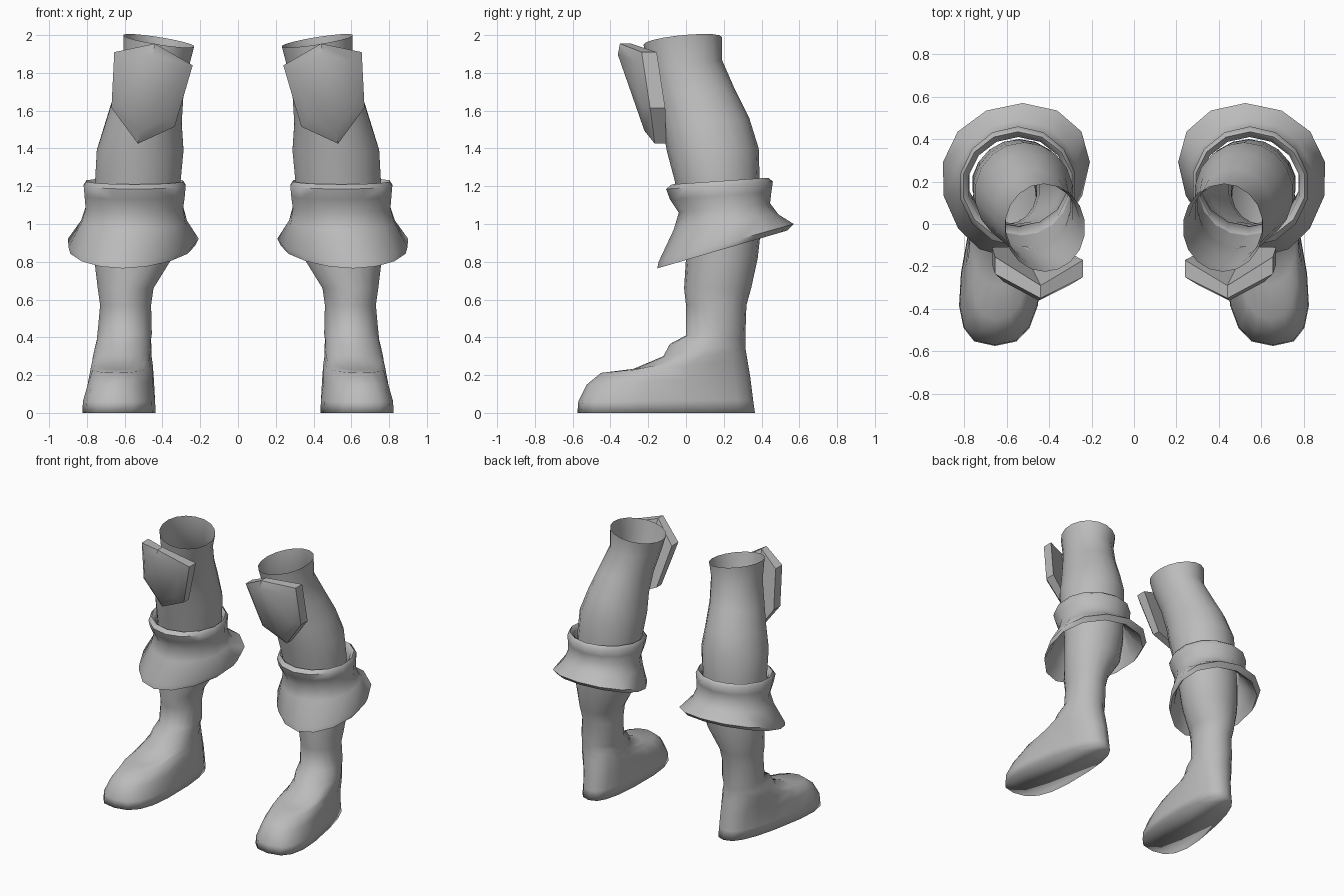
import bpy, bmesh, math
from mathutils import Vector

if "Cube" in bpy.data.objects:
    bpy.data.objects.remove(bpy.data.objects["Cube"])

grey = bpy.data.materials.new("plain grey")
grey.diffuse_color = (0.5, 0.5, 0.5, 1)
grey.use_nodes = True
grey.node_tree.nodes["Principled BSDF"].inputs["Base Color"].default_value = grey.diffuse_color


def finish(bm, name, angle):
    """Turn a bmesh into a smooth object mirrored to the other leg."""
    bmesh.ops.recalc_face_normals(bm, faces=bm.faces)
    me = bpy.data.meshes.new(name)
    bm.to_mesh(me)
    bm.free()
    me.materials.append(grey)
    ob = bpy.data.objects.new(name, me)
    bpy.context.collection.objects.link(ob)
    bpy.ops.object.select_all(action='DESELECT')
    ob.select_set(True)
    bpy.context.view_layer.objects.active = ob
    bpy.ops.object.shade_smooth_by_angle(angle=math.radians(angle))
    mirror = ob.modifiers.new("Mirror", 'MIRROR')
    mirror.use_mirror_merge = False
    return ob


def ring(bm, n, back, front, e=1.0, tilt=0.0):
    """Oval ring; back and front are (centre x, y, z, half width)."""
    verts = []
    for i in range(n):
        a = 2 * math.pi * i / n
        c, s = math.cos(a), math.sin(a)
        c = math.copysign(abs(c) ** e, c)
        s = math.copysign(abs(s) ** e, s)
        cx, y, z, w = (b + (f - b) * (1 - c) / 2 for b, f in zip(back, front))
        verts.append(bm.verts.new((cx + w * s, y, z + tilt * s)))
    return verts


def bridge(bm, r1, r2):
    n = len(r1)
    for i in range(n):
        j = (i + 1) % n
        bm.faces.new((r1[i], r1[j], r2[j], r2[i]))


# Leg with foot: open at the top, closed at the sole
bm = bmesh.new()
foot = [
    ((.575, .365, 0, .135), (.655, -.575, 0, .225), .75),
    ((.575, .355, .07, .135), (.655, -.57, .06, .22), .75),
    ((.58, .34, .19, .15), (.65, -.525, .15, .185), .8),
    ((.59, .325, .28, .17), (.645, -.45, .212, .15), .85),
    ((.595, .315, .34, .17), (.64, -.29, .228, .14), .9),
    ((.6, .315, .37, .155), (.62, -.12, .30, .15), 1),
    ((.6, .315, .40, .15), (.61, -.085, .365, .14), 1),
    ((.6, .315, .43, .146), (.6, 0, .41, .146), 1),
]
rings = [ring(bm, 18, *f) for f in foot]
# centre x, half width, back y, back z, front y, front z
shank = [
    (.595, .137, .32, .57, 0, .57),
    (.595, .15, .345, .66, -.01, .66),
    (.555, .21, .38, .82, 0, .82),
    (.54, .22, .40, 1.0, -.02, 1.0),
    (.53, .23, .39, 1.23, -.06, 1.23),
    (.518, .233, .385, 1.40, -.10, 1.38),
    (.50, .205, .335, 1.56, -.125, 1.51),
    (.472, .186, .26, 1.71, -.155, 1.66),
    (.43, .175, .19, 1.87, -.20, 1.82),
]
for cx, w, yb, zb, yf, zf in shank:
    rings.append(ring(bm, 18, (cx, yb, zb, w), (cx, yf, zf, w)))
rings.append(ring(bm, 18, (.42, .19, 1.99, .19), (.42, -.225, 1.95, .19), 1, .03))
for a, b in zip(rings, rings[1:]):
    bridge(bm, a, b)
bm.faces.new(rings[0])
finish(bm, "leg", 180)

# Boot cuff: rolled rim, narrow waist, flared hem with a front point
bm = bmesh.new()
cuff = [
    ((.545, .41, 1.08, .235), (.545, -.01, 1.05, .235)),
    ((.545, .41, 1.22, .238), (.545, -.05, 1.19, .238)),
    ((.547, .435, 1.245, .262), (.547, -.075, 1.21, .262)),
    ((.547, .46, 1.225, .277), (.547, -.105, 1.185, .277)),
    ((.547, .452, 1.17, .272), (.547, -.085, 1.13, .272)),
    ((.547, .445, 1.11, .268), (.55, -.038, 1.06, .262)),
    ((.545, .49, 1.05, .295), (.56, -.065, .97, .275)),
    ((.525, .57, 1.0, .39), (.60, -.145, .80, .30)),
    ((.525, .535, .965, .38), (.61, -.152, .765, .28)),
    ((.53, .50, .985, .345), (.60, -.105, .82, .26)),
]
rings = [ring(bm, 14, *c) for c in cuff]
for a, b in zip(rings, rings[1:] + rings[:1]):
    bridge(bm, a, b)
finish(bm, "boot_cuff", 60)

# Knee guard: six-sided ridged plate with a bevelled front panel
bm = bmesh.new()
outline = [Vector(p) for p in (
    (.44, -.35, 1.955), (.655, -.235, 1.91), (.67, -.19, 1.615),
    (.53, -.165, 1.425), (.335, -.18, 1.515), (.24, -.25, 1.84))]
centre = sum(outline, Vector()) / 6
outer = [bm.verts.new(p) for p in outline]
panel = [bm.verts.new(centre + (p - centre) * .76 + Vector((0, -.04, 0)))
         for p in outline]
rear = [bm.verts.new(p + Vector((0, .06 if i in (0, 3, 4) else .08, 0)))
        for i, p in enumerate(outline)]
bridge(bm, outer, panel)
bridge(bm, rear, outer)
for r in (panel, rear):
    bm.faces.new(r[0:4])
    bm.faces.new((r[3], r[4], r[5], r[0]))
finish(bm, "knee_guard", 35)
